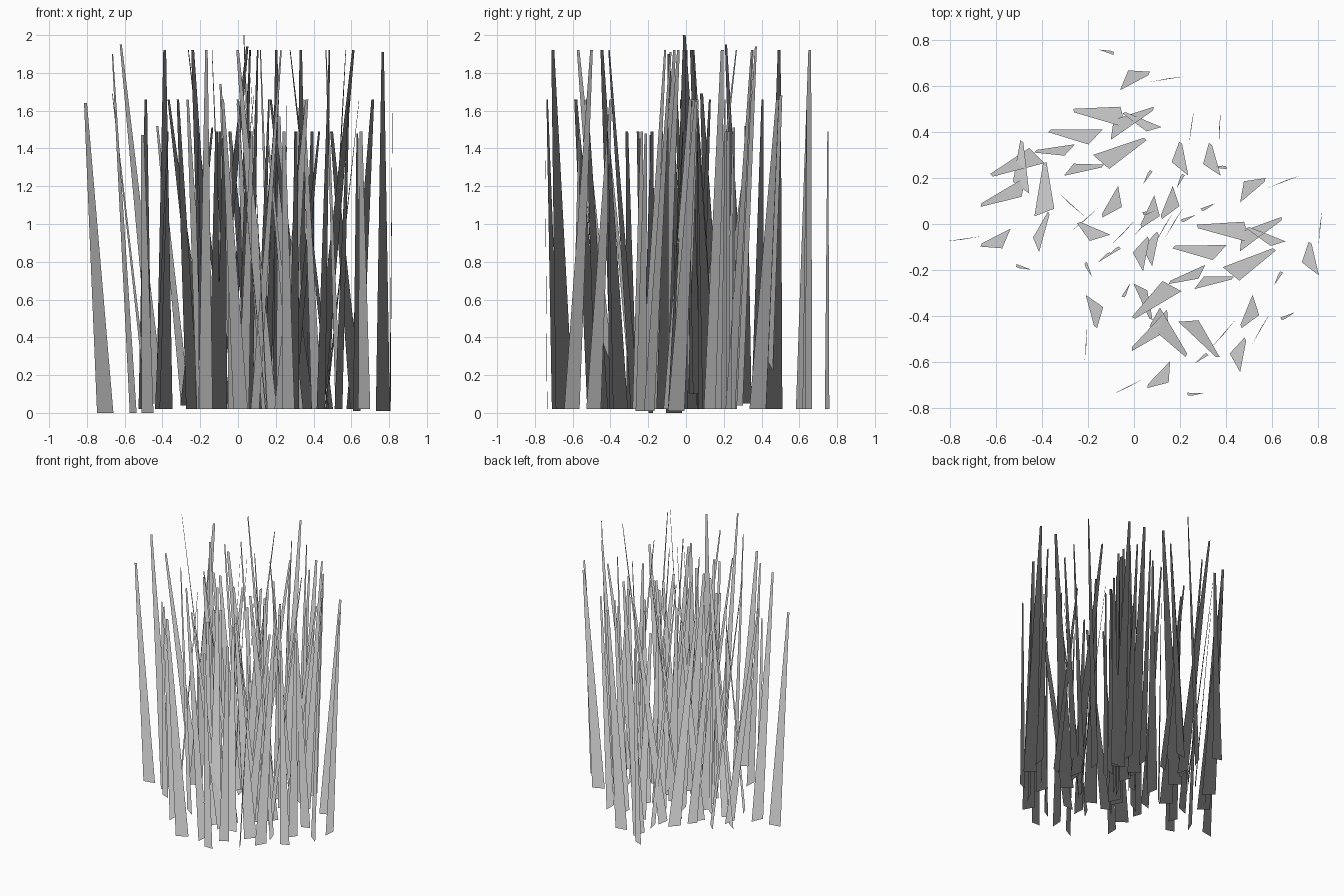
import bpy
import math
from mathutils import Vector

if "Cube" in bpy.data.objects:
    bpy.data.objects.remove(bpy.data.objects["Cube"])

TIP_WIDTH = 0.016

# One tuft = three flat tapering blades:
# base centre, direction of base edge (deg), base width, height, sideways lean of the tip
BLADES = [
    ((0.0, 0.0), 248, 0.093, 1.90, (0.109, 0.030)),      # tall blade
    ((0.148, 0.0), 11, 0.088, 1.64, (0.104, 0.015)),     # middle blade
    ((-0.078, 0.122), -20, 0.068, 1.47, (0.026, 0.004)),  # short blade
]


def tuft_mesh(name, tilt):
    verts, faces = [], []
    for (cx, cy), deg, width, height, (lx, ly) in BLADES:
        edge = Vector((math.cos(math.radians(deg)), math.sin(math.radians(deg)), 0))
        base = Vector((cx, cy, 0))
        k = height / 1.9
        lean = Vector((lx + tilt[0] * k, ly + tilt[1] * k, height))
        if edge.cross(lean).z + edge.cross(lean).normalized().z < 0:
            edge = -edge  # keep the upper side as the front of the blade
        tip = base + lean
        n = len(verts)
        verts += [base - edge * width / 2, base + edge * width / 2,
                  tip + edge * TIP_WIDTH / 2, tip - edge * TIP_WIDTH / 2]
        faces.append((n, n + 1, n + 2, n + 3))
    mesh = bpy.data.meshes.new(name)
    mesh.from_pydata(verts, [], faces)
    # grass shading: every normal follows the growing direction
    up = Vector((0.11 + tilt[0], 0.015 + tilt[1], 1.9)).normalized()
    mesh.shade_smooth()
    mesh.normals_split_custom_set_from_vertices([up] * len(verts))
    return mesh


def scatter(name, mesh, places):
    for i, (x, y, turn, z) in enumerate(places):
        ob = bpy.data.objects.new(f"{name}_{i + 1}", mesh)
        ob.location = (x, y, z)
        ob.rotation_euler.z = math.radians(turn)
        bpy.context.collection.objects.link(ob)


# Upright tufts: x, y, turn, base height
scatter("upright_grass_tuft", tuft_mesh("upright_tuft", (0, 0)), [
    (-0.043, 0.625, 0, 0.02), (0.154, -0.643, 198, 0.02),
    (-0.555, -0.063, 179, 0.0), (0.767, -0.195, 75, 0.01),
    (-0.061, 0.120, 212, 0.02), (-0.148, -0.06, 129, 0.02),
    (-0.172, -0.335, 257, 0.02), (0.183, 0.122, 220, 0.02),
    (0.10, 0.08, 217, 0.10), (0.20, 0.24, 73, 0.02),
    (0.339, 0.235, 78, 0.02), (0.47, 0.14, 12, 0.02),
    (0.53, -0.352, 220, 0.02), (0.439, -0.604, 51, 0.02),
    (0.017, -0.165, 51, 0.02), (0.057, -0.143, 50, 0.02),
])

# Leaning tufts, tipped over to one side
scatter("leaning_grass_tuft", tuft_mesh("leaning_tuft", (0.048, -0.179)), [
    (-0.390, 0.050, 133, 0.02), (-0.422, 0.298, 247, 0.05),
    (-0.048, 0.465, 216, 0.02), (-0.143, 0.27, 71, 0.04),
    (0.422, -0.217, 73, 0.02), (0.491, -0.035, 217, 0.02),
    (0.165, -0.27, 263, 0.02), (0.09, -0.404, 353, 0.02),
])
